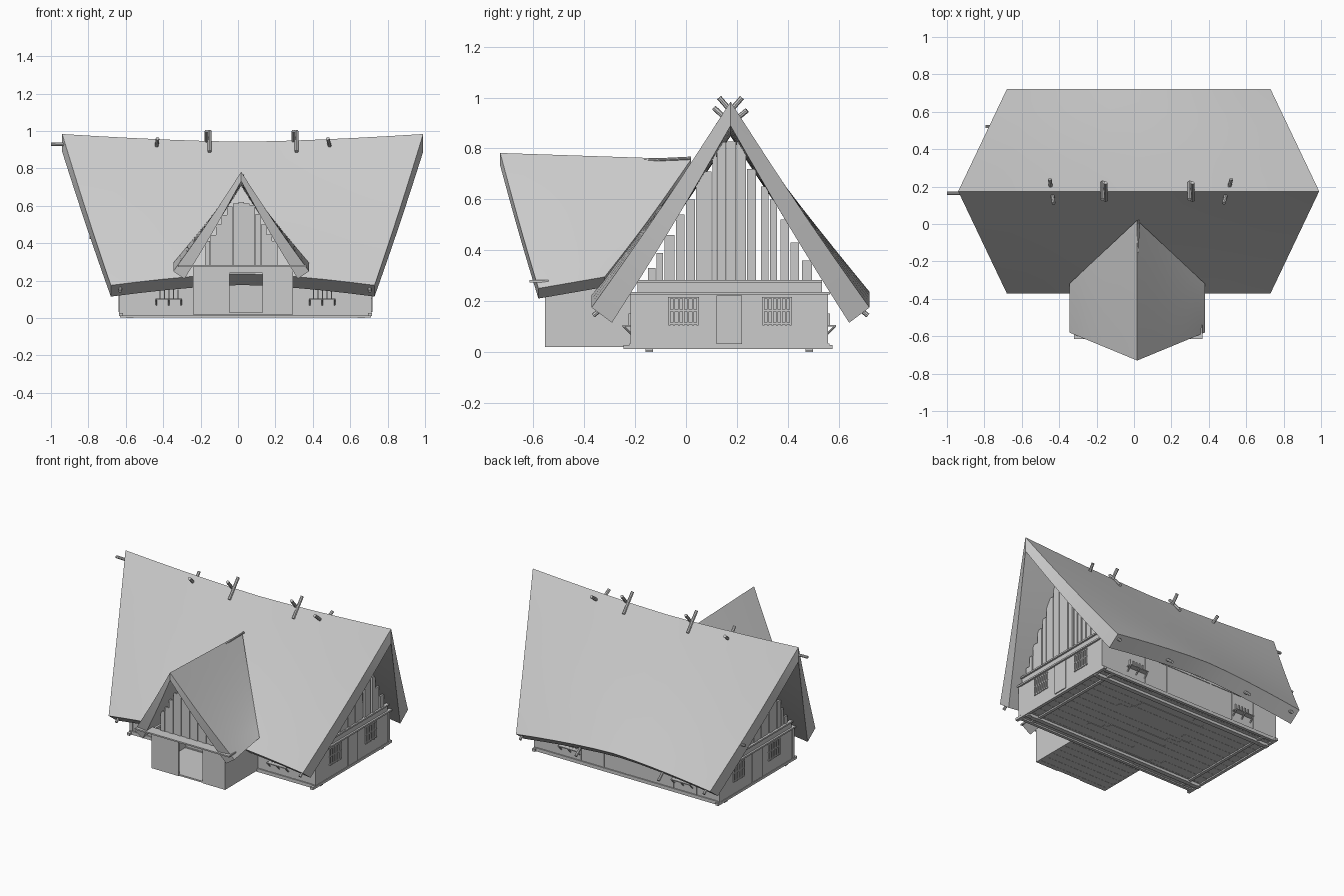
import bpy, bmesh, math, random
from mathutils import Vector, Matrix

random.seed(4)
if "Cube" in bpy.data.objects:
    bpy.data.objects.remove(bpy.data.objects["Cube"])

grey = bpy.data.materials.new("plain grey")
grey.use_nodes = True
tone = (0.6, 0.6, 0.6, 1)
grey.diffuse_color = tone
grey.node_tree.nodes["Principled BSDF"].inputs["Base Color"].default_value = tone


def finish(name, bm, smooth=False):
    bmesh.ops.recalc_face_normals(bm, faces=bm.faces)
    me = bpy.data.meshes.new(name)
    bm.to_mesh(me)
    bm.free()
    ob = bpy.data.objects.new(name, me)
    bpy.context.collection.objects.link(ob)
    me.materials.append(grey)
    if smooth:
        bpy.ops.object.select_all(action='DESELECT')
        ob.select_set(True)
        bpy.context.view_layer.objects.active = ob
        bpy.ops.object.shade_smooth_by_angle(angle=math.radians(30))


def boxes(name, items):
    """One object made of boxes given as (x0, x1, y0, y1, z0, z1)."""
    bm = bmesh.new()
    for x0, x1, y0, y1, z0, z1 in items:
        m = Matrix.Translation(((x0 + x1) / 2, (y0 + y1) / 2, (z0 + z1) / 2))
        m = m @ Matrix.Diagonal((x1 - x0, y1 - y0, z1 - z0, 1))
        bmesh.ops.create_cube(bm, size=1, matrix=m)
    finish(name, bm)


def poles(name, items, r=0.01):
    """One object made of round poles given as (start, end)."""
    bm = bmesh.new()
    for a, b in items:
        a, b = Vector(a), Vector(b)
        d = b - a
        m = Matrix.Translation((a + b) / 2) @ d.to_track_quat('Z', 'Y').to_matrix().to_4x4()
        bmesh.ops.create_cone(bm, cap_ends=True, segments=8, radius1=r, radius2=r,
                              depth=d.length, matrix=m)
    finish(name, bm, True)


def slab(name, surface, n=10, m=8):
    """Thick curved roof sheet; surface(s, t, layer) with s in -1..1, t from ridge to eave."""
    bm = bmesh.new()
    g = [[[bm.verts.new(surface(2 * i / n - 1, j / m, k)) for j in range(m + 1)]
          for i in range(n + 1)] for k in (0, 1)]
    for k in (0, 1):
        for i in range(n):
            for j in range(m):
                bm.faces.new((g[k][i][j], g[k][i + 1][j], g[k][i + 1][j + 1], g[k][i][j + 1]))
    rim = [(i, 0) for i in range(n)] + [(n, j) for j in range(m)]
    rim += [(i, m) for i in range(n, 0, -1)] + [(0, j) for j in range(m, 0, -1)]
    for (i, j), (p, q) in zip(rim, rim[1:] + rim[:1]):
        bm.faces.new((g[0][i][j], g[0][p][q], g[1][p][q], g[1][i][j]))
    finish(name, bm, True)


def lerp(a, b, t):
    return a + (b - a) * t


# Main roof: sagging ridge, drooping eave corners, raked gable edges
CX, RY = 0.025, 0.175


def main_roof(side):
    def f(s, t, k):
        droop = abs(s) ** 1.5
        ridge = 0.943 + 0.041 * droop - 0.095 * k
        eave = 0.237 - 0.062 * droop - 0.06 * k
        return (CX + s * lerp(0.965, 0.705, t),
                RY + side * t * (0.546 - 0.08 * k),
                lerp(ridge, eave, t) - 0.013 * math.sin(math.pi * t))
    return f


slab("main_roof_front", main_roof(-1))
slab("main_roof_back", main_roof(1))

# Porch roof
PX = 0.017


def porch_roof(side):
    def f(s, t, k):
        u = (s + 1) / 2
        return (PX + side * t * (0.363 - 0.06 * k),
                lerp(lerp(-0.73, 0.02, u), lerp(-0.58, -0.32, u), t),
                lerp(lerp(0.782, 0.757, u) - 0.05 * k, lerp(0.25, 0.295, u) - 0.04 * k, t)
                - 0.01 * math.sin(math.pi * t))
    return f


slab("porch_roof_right", porch_roof(-1))
slab("porch_roof_left", porch_roof(1))
poles("porch_ridge_pole", [((PX, -0.18, 0.752), (PX + 0.01, 0.02, 0.762))], 0.006)

# Floors, ground sills and feet
X0, X1, Y0, Y1 = -0.632, 0.712, -0.215, 0.555
floor = []
rows = 24
step = (Y1 - Y0) / rows
for r in range(rows):
    cut = random.uniform(X0 + 0.3, X1 - 0.3)
    y = Y0 + r * step
    low = 0.02 + 0.001 * (r % 2)
    floor += [(X0, cut, y, y + step, low, 0.032), (cut, X1, y, y + step, low + 0.002, 0.032)]
boxes("main_floor", floor)
boxes("porch_floor", [(-0.24, 0.295, -0.55 + i * 0.028, -0.522 + i * 0.028, 0.02 + 0.001 * (i % 2), 0.03)
                      for i in range(12)])
sills = [(X0 - 0.003, X1 + 0.003, y, y + 0.02, 0.012, 0.034) for y in (Y0 - 0.008, Y1 - 0.012)]
sills += [(x, x + 0.02, -0.245, 0.575, 0.012, 0.028) for x in (X0 - 0.004, X1 - 0.016)]
sills += [(x, x + 0.02, Y0, Y1, 0.012, 0.021) for x in (X0 + 0.08, X1 - 0.1)]
boxes("ground_sills", sills)
boxes("foot_beams", [(-0.63, 0.71, y - 0.015, y + 0.015, 0.003, 0.02) for y in (-0.145, 0.485)])
boxes("feet", [(x - 0.02, x + 0.02, y - 0.015, y + 0.015, 0.0, 0.01)
               for x in (-0.58, 0.66) for y in (-0.145, 0.485)])

# Main walls
T = 0.012
walls = [(X0, X1, y, y + T, 0.03, 0.23) for y in (Y0, Y1 - T)]
for x in (X0, X1 - T):
    walls += [(x, x + T, Y0, Y1, 0.03, 0.23), (x, x + T, -0.19, 0.535, 0.23, 0.28)]
boxes("main_walls", walls)

# Posts and tie beams
posts = [(x, x + 0.022, y, y + 0.022, 0.03, 0.23)
         for x in (X0 - 0.003, X1 - 0.019) for y in (Y0 - 0.003, Y1 - 0.019)]
posts += [(X0 + i * 0.168 - 0.004, X0 + i * 0.168 + 0.004, y - 0.003, y + 0.003, 0.03, 0.23)
          for i in range(1, 8) for y in (Y0, Y1)]
boxes("wall_posts", posts)
ties = [(x, x + 0.024, a, b, z, z + 0.01) for x in (X0 - 0.012, X1 - 0.012)
        for a, b, z in ((-0.22, 0.565, 0.226), (-0.19, 0.535, 0.273))]
ties += [(X0, X1, y, y + 0.016, 0.222, 0.236) for y in (Y0 - 0.004, Y1 - 0.012)]
boxes("tie_beams", ties)

# Stepped gable planks at both ends, as (start, end, top) along the wall
steps = [(-0.15, -0.12, 0.33), (-0.115, -0.09, 0.39), (-0.085, -0.045, 0.46), (-0.04, -0.005, 0.54),
         (0, 0.035, 0.6), (0.04, 0.1, 0.71), (0.105, 0.12, 0.79), (0.122, 0.158, 0.825),
         (0.16, 0.196, 0.828), (0.198, 0.235, 0.825), (0.24, 0.275, 0.72), (0.295, 0.325, 0.65),
         (0.33, 0.357, 0.6), (0.372, 0.405, 0.52), (0.41, 0.445, 0.43), (0.455, 0.495, 0.36)]
boxes("gable_planks", [(x + 0.003 * (i % 2), x + T + 0.003 * (i % 2), a, b, 0.28, top)
                       for x in (X0, X1 - T) for i, (a, b, top) in enumerate(steps)])

# End doors, barred windows, side racks
doors, bars, racks, struts = [], [], [], []
for x in (X0 - 0.006, X1 - 0.002):
    doors.append((x, x + 0.008, 0.12, 0.22, 0.032, 0.222))
    for y0, y1 in ((-0.065, 0.045), (0.305, 0.41)):
        for i in range(7):
            y = lerp(y0, y1, i / 6)
            bars.append((x, x + 0.008, y - 0.004, y + 0.004, 0.105, 0.215))
        bars += [(x, x + 0.008, y0 - 0.006, y1 + 0.006, z, z + 0.007) for z in (0.108, 0.16, 0.21)]
for y, d in ((Y0, -1), (Y1, 1)):
    for a in (-0.44, 0.38):
        lo, hi = sorted((y, y + d * 0.035))
        racks.append((a, a + 0.14, lo, hi, 0.1, 0.106))
        struts += [((a + 0.004 + i * 0.066, y, 0.07), (a + 0.004 + i * 0.066, y + d * 0.032, 0.102))
                   for i in range(3)]
        bars += [(a + 0.02 + i * 0.024, a + 0.027 + i * 0.024, y - 0.01, y + 0.01, 0.1, 0.152)
                 for i in range(5)]
boxes("end_doors", doors)
boxes("window_bars", bars)
boxes("wall_racks", racks)
poles("rack_struts", struts, 0.004)

# Porch walls, lintel, gable planks and front beam
boxes("porch_walls", [(-0.24, -0.228, -0.55, Y0, 0.02, 0.25), (0.283, 0.295, -0.55, Y0, 0.02, 0.25),
                      (-0.24, -0.045, -0.555, -0.543, 0.02, 0.275),
                      (0.13, 0.295, -0.555, -0.543, 0.02, 0.275),
                      (-0.045, 0.13, -0.555, -0.543, 0.24, 0.275)])
boxes("porch_gable_planks", [
    (PX + i * 0.03 - 0.0145, PX + i * 0.03 + 0.0145, -0.55 + 0.004 * (i % 2), -0.54 + 0.004 * (i % 2),
     0.28, 0.63 - 1.6 * max(0, abs(i) * 0.03 - 0.045) + random.uniform(-0.02, 0.0))
    for i in range(-6, 7)])
boxes("porch_beams", [(-0.32, 0.365, -0.615, -0.54, 0.274, 0.283),
                      (-0.24, -0.225, -0.54, -0.25, 0.262, 0.278),
                      (0.28, 0.295, -0.54, -0.25, 0.262, 0.278)])

# Rafter tips under the eaves, crossed ridge poles, ridge pole and purlin
rafters = [(x, d) for x in (-0.63, 0.705) for d in (-1, 1)] + [(-0.3, 1), (0.3, 1)]
poles("rafter_tips", [((x, RY + d * 0.54, 0.143), (x, RY + d * 0.40, 0.255)) for x, d in rafters], 0.009)
cross = []
for x in (-0.16, 0.305):
    for d in (-1, 1):
        cross.append(((x + 0.008 * d, RY - d * 0.05, 0.89), (x + 0.008 * d, RY + d * 0.045, 1.0)))
for x, lean in ((-0.44, -0.01), (0.5, 0.02)):
    for d in (-1, 1):
        cross.append(((x, RY - d * 0.02, 0.88), (x + d * lean, RY + d * 0.065, 0.955 - 0.005 * d)))
poles("crossed_ridge_poles", cross, 0.01)
poles("ridge_pole", [((-1.0, RY - 0.01, 0.93), (-0.8, RY - 0.01, 0.925)),
                     ((0.8, RY, 0.925), (0.98, RY, 0.945))], 0.009)
poles("purlin", [((-0.795, RY + 0.345, 0.43), (0.81, RY + 0.345, 0.43))], 0.008)
